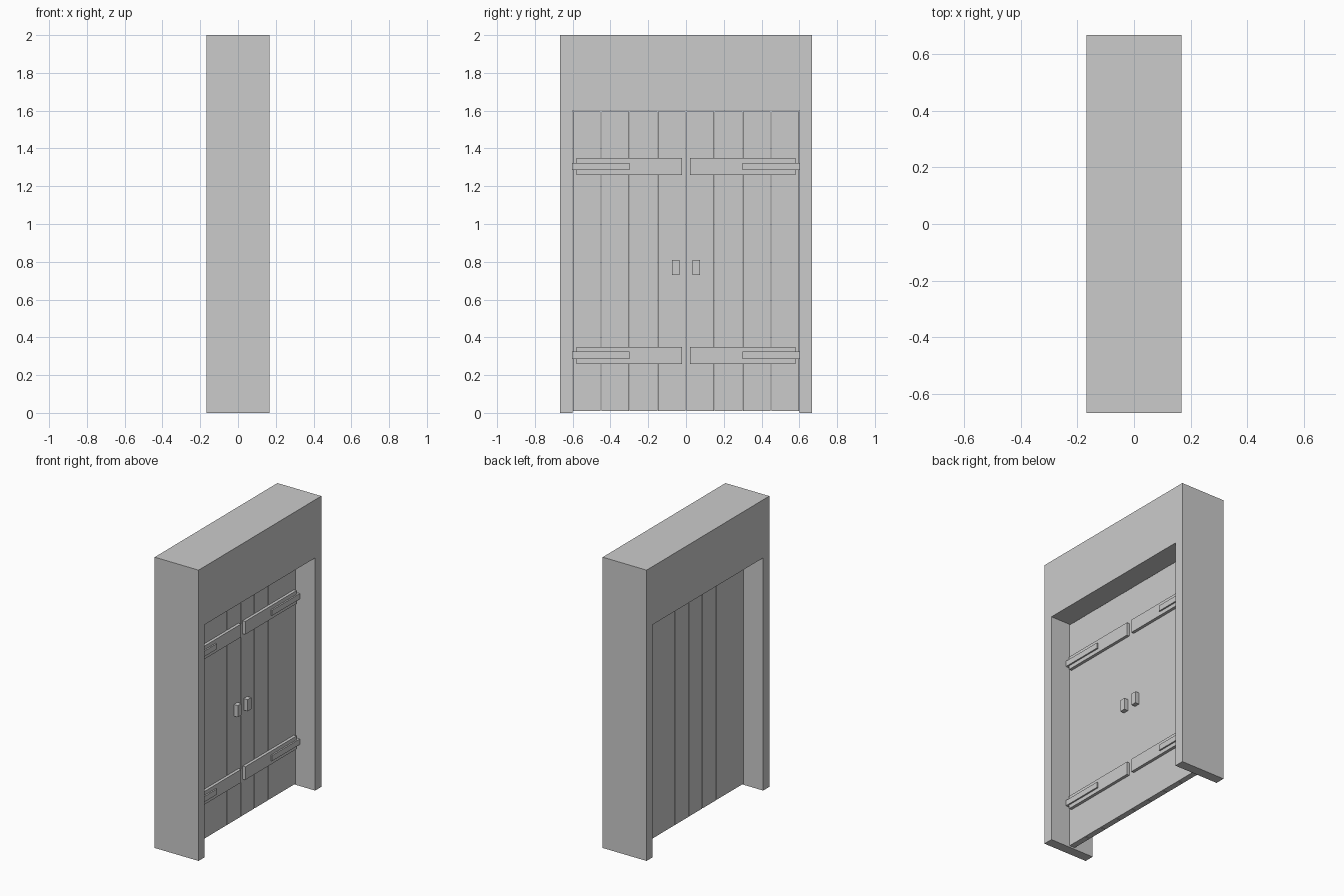
import bpy, bmesh

if "Cube" in bpy.data.objects:
    bpy.data.objects.remove(bpy.data.objects["Cube"])


def finish(name, bm):
    bmesh.ops.recalc_face_normals(bm, faces=bm.faces)
    mesh = bpy.data.meshes.new(name)
    bm.to_mesh(mesh)
    bm.free()
    obj = bpy.data.objects.new(name, mesh)
    bpy.context.collection.objects.link(obj)
    return obj


def box(name, x, y, z):
    bm = bmesh.new()
    bmesh.ops.create_cube(bm, size=1)
    for v in bm.verts:
        for i, (lo, hi) in enumerate((x, y, z)):
            v.co[i] = hi if v.co[i] > 0 else lo
    return finish(name, bm)


# Door frame: arch-shaped profile extruded through the wall depth
profile = [(-0.667, 0), (-0.6, 0), (-0.6, 1.6), (0.6, 1.6),
           (0.6, 0), (0.667, 0), (0.667, 2), (-0.667, 2)]
bm = bmesh.new()
face = bm.faces.new([bm.verts.new((-0.167, y, z)) for y, z in profile])
ext = bmesh.ops.extrude_face_region(bm, geom=[face])
bmesh.ops.translate(bm, vec=(0.334, 0, 0),
                    verts=[g for g in ext["geom"] if isinstance(g, bmesh.types.BMVert)])
finish("door_frame", bm)

for side, s in (("left", -1), ("right", 1)):
    def part(name, x, y, z):
        return box(f"{side}_{name}", x, sorted((s * y[0], s * y[1])), z)

    # Planks with narrow gaps
    for i in range(4):
        part(f"plank_{i + 1}", (-0.02, 0.02),
             (i * 0.15 + 0.002, (i + 1) * 0.15 - 0.002), (0.01, 1.595))

    # Wide straps with narrower hinge bars reaching the frame
    for level, z in (("lower", 0.305), ("upper", 1.305)):
        part(f"{level}_strap", (0.015, 0.04), (0.022, 0.58), (z - 0.045, z + 0.045))
        part(f"{level}_hinge", (0.015, 0.05), (0.30, 0.603), (z - 0.019, z + 0.019))

    # Pull handle
    part("handle", (0.015, 0.05), (0.034, 0.073), (0.73, 0.81))
